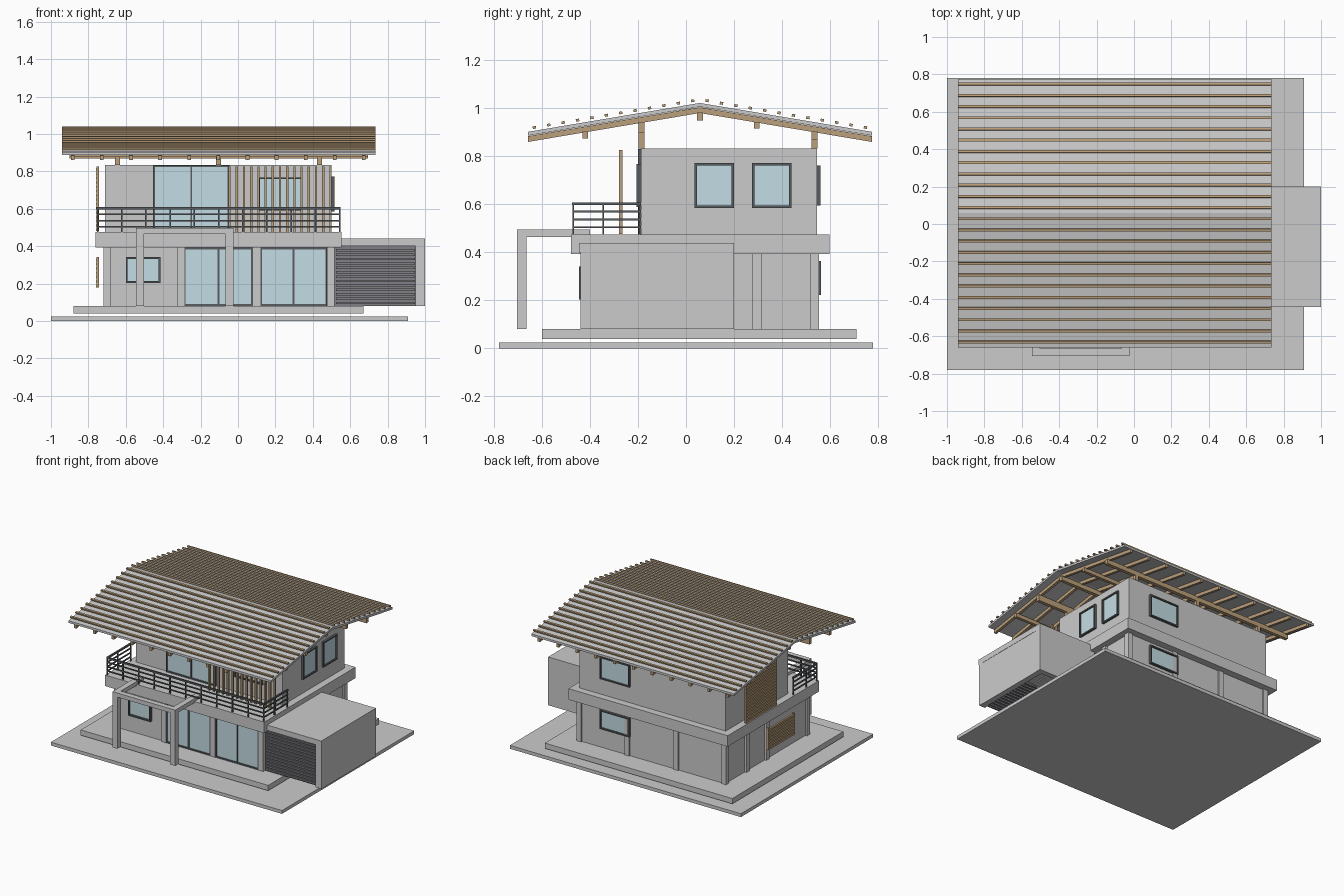
import bpy, bmesh
from mathutils import Matrix, Vector
from math import radians

if "Cube" in bpy.data.objects:
    bpy.data.objects.remove(bpy.data.objects["Cube"])


def material(name, rgb):
    m = bpy.data.materials.new(name)
    m.diffuse_color = (*rgb, 1)
    m.use_nodes = True
    m.node_tree.nodes["Principled BSDF"].inputs["Base Color"].default_value = m.diffuse_color
    return m


WOOD = material("wood", (0.50, 0.35, 0.20))
GLASS = material("glass", (0.55, 0.72, 0.78))
DARK = material("dark_metal", (0.10, 0.11, 0.12))
DOOR = material("door_grey", (0.22, 0.22, 0.24))


def finish(name, bm, mat=None):
    bmesh.ops.recalc_face_normals(bm, faces=bm.faces)
    me = bpy.data.meshes.new(name)
    bm.to_mesh(me)
    bm.free()
    ob = bpy.data.objects.new(name, me)
    bpy.context.collection.objects.link(ob)
    if mat:
        me.materials.append(mat)
    return ob


def boxes(name, items, mat=None, xf=Matrix()):
    """One object from boxes given as (x0, x1, y0, y1, z0, z1)."""
    bm = bmesh.new()
    for x0, x1, y0, y1, z0, z1 in items:
        c = Vector(((x0 + x1) / 2, (y0 + y1) / 2, (z0 + z1) / 2))
        s = Matrix.Diagonal((x1 - x0, y1 - y0, z1 - z0, 1))
        bmesh.ops.create_cube(bm, size=1, matrix=xf @ Matrix.Translation(c) @ s)
    return finish(name, bm, mat)


def window(name, x, y, w, z0, z1, turn=0, panes=1, f=0.01, depth=0.012):
    """Framed glass on a wall; at turn 0 it faces -y, centred on x."""
    xf = Matrix.Translation((x, y, 0)) @ Matrix.Rotation(radians(turn), 4, 'Z')
    h = w / 2
    bars = [(-h, h, -depth, 0.004, z, z + f) for z in (z0, z1 - f)]
    for i in range(panes + 1):
        u = -h + f / 2 + i * (w - f) / panes
        bars.append((u - f / 2, u + f / 2, -depth, 0.004, z0 + f, z1 - f))
    boxes(name + "_frame", bars, DARK, xf)
    boxes(name + "_glass", [(-h + f, h - f, -0.006, 0.002, z0 + f, z1 - f)], GLASS, xf)


# Base slabs
boxes("ground_slab", [(-1, 0.91, -0.78, 0.78, 0, 0.025)])
boxes("plinth", [(-0.88, 0.67, -0.60, 0.71, 0.04, 0.08)])

# Ground floor walls, columns and floor slab
boxes("ground_floor_walls", [(-0.705, 0.50, -0.425, 0.545, 0.08, 0.40)])
W = 0.019
spots = [(x, y) for x in (-0.70, -0.305, 0.10, 0.497) for y in (-0.42, 0.536)]
spots += [(x, y) for x in (-0.70, 0.497) for y in (0.06, 0.295)]
boxes("columns", [(x - W, x + W, y - W, y + W, 0.08, 0.40) for x, y in spots])
boxes("balcony_slab", [(-0.763, 0.553, -0.48, 0.598, 0.393, 0.475)])

# Upper floor
boxes("upper_floor_walls", [(-0.71, 0.50, -0.188, 0.545, 0.475, 0.833)])

# Windows and glass doors
window("ground_glass_door_left", -0.105, -0.425, 0.37, 0.08, 0.393, panes=2)
window("ground_glass_door_right", 0.297, -0.425, 0.36, 0.08, 0.393, panes=2)
window("ground_front_window", -0.507, -0.425, 0.185, 0.203, 0.342, depth=0.02)
window("upper_glass_door", -0.25, -0.188, 0.41, 0.475, 0.832, panes=2)
window("upper_front_window", 0.226, -0.188, 0.235, 0.59, 0.768, depth=0.018)
for i, y in enumerate((0.118, 0.357)):
    window(f"side_window_{i}", 0.50, y, 0.165, 0.585, 0.772, turn=90, depth=0.016)
window("back_upper_window", 0.20, 0.545, 0.245, 0.595, 0.762, turn=180, depth=0.016)
window("back_lower_window", 0.20, 0.545, 0.245, 0.223, 0.365, turn=180, depth=0.018)

# Garage: roof, walls and slatted door
boxes("garage_roof", [(0.51, 1.0, -0.445, 0.20, 0.40, 0.44)])
boxes("garage_walls", [(0.955, 0.998, -0.40, 0.16, 0.08, 0.40),
                       (0.515, 1.0, 0.16, 0.20, 0.08, 0.40),
                       (0.95, 1.0, -0.44, -0.40, 0.08, 0.40)])
boxes("garage_door", [(0.515, 0.95, -0.415, -0.405, 0.08, 0.40)], DOOR)
boxes("garage_door_slats", [(0.525, 0.945, -0.427, -0.395, z, z + 0.012)
                            for z in [0.09 + 0.0235 * i for i in range(13)]], DOOR)

# Entrance portal
boxes("portal_posts", [(x, x + 0.042, -0.705, -0.665, 0.08, 0.465)
                       for x in (-0.545, -0.067)])
boxes("portal_beams", [(-0.545, -0.025, -0.705, -0.665, 0.465, 0.496)]
      + [(x, x + 0.042, -0.665, -0.40, 0.465, 0.496) for x in (-0.545, -0.067)])

# Balcony railing
R = 0.004
rail = []
for z, r in ((0.603, 0.006), (0.57, R), (0.537, R), (0.505, R)):
    rail.append((-0.755, 0.547, -0.47 - r, -0.47 + r, z - r, z + r))
    rail += [(x - r, x + r, -0.47, -0.188, z - r, z + r) for x in (-0.751, 0.543)]
posts = [(-0.751 + 0.1294 * i, -0.47) for i in range(11)]
posts += [(x, y) for x in (-0.751, 0.543) for y in (-0.345, -0.195)]
rail += [(x - R, x + R, y - R, y + R, 0.475, 0.60) for x, y in posts]
boxes("balcony_railing", rail, DARK)

# Wooden screens
boxes("front_slat_screen", [(x - 0.006, x + 0.006, -0.28, -0.264, 0.477, 0.827)
                            for x in [-0.045 + 0.0385 * i for i in range(15)]], WOOD)


def side_screen(name, y0, y1, z0, z1, n):
    step = (z1 - z0) / n
    bars = [(-0.76, -0.746, y0, y1, z0 + i * step, z0 + (i + 0.68) * step) for i in range(n)]
    bars += [(-0.757, -0.744, y, y + 0.012, z0, z1) for y in (y0, y1 - 0.012)]
    boxes(name, bars, WOOD)


side_screen("upper_side_screen", 0.01, 0.375, 0.48, 0.825, 15)
side_screen("lower_side_screen", -0.20, 0.11, 0.18, 0.342, 7)

# Gable roof
RIDGE, HALF, SLOPE = 0.058, 0.717, 0.168


def chevrons(name, top, thick, spans, mat=None):
    """Gable-shaped strips, one for each (x0, x1) span."""
    low = top - HALF * SLOPE
    prof = [(-HALF, low), (0, top), (HALF, low),
            (HALF, low - thick), (0, top - thick), (-HALF, low - thick)]
    bm = bmesh.new()
    for x0, x1 in spans:
        a, b = [[bm.verts.new((x, RIDGE + y, z)) for y, z in prof] for x in (x0, x1)]
        for i in range(6):
            j = (i + 1) % 6
            bm.faces.new((a[i], a[j], b[j], b[i]))
        for v in (a, b):
            bm.faces.new((v[0], v[1], v[4], v[5]))
            bm.faces.new((v[1], v[2], v[3], v[4]))
    return finish(name, bm, mat)


chevrons("roof_sheet", 1.023, 0.016, [(-0.94, 0.735)])
rafter_x = [-0.884 + 0.1557 * i for i in range(11)]
chevrons("rafters", 1.005, 0.024, [(x - 0.01, x + 0.01) for x in rafter_x], WOOD)

# Battens on top of the sheet
bm = bmesh.new()
for side in (-1, 1):
    for k in range(12):
        d = 0.03 + 0.06 * k
        m = (Matrix.Translation((-0.1025, RIDGE + side * d, 1.037 - d * SLOPE))
             @ Matrix.Rotation(-side * SLOPE, 4, 'X')
             @ Matrix.Diagonal((1.675, 0.014, 0.011, 1)))
        bmesh.ops.create_cube(bm, size=1, matrix=m)
finish("roof_battens", bm, WOOD)

# Long beams under the rafters, and the posts that carry them
beams, props = [], []
for y, h, w in ((-0.42, 0.028, 0.011), (-0.185, 0.045, 0.013), (RIDGE, 0.034, 0.013),
                (0.295, 0.028, 0.011), (0.535, 0.035, 0.013)):
    top = 0.984 - abs(y - RIDGE) * SLOPE
    beams.append((-0.90, 0.695, y - w, y + w, top - h, top))
    if y in (-0.185, 0.535):
        props += [(x - 0.013, x + 0.013, y - 0.013, y + 0.013, 0.833, top - h)
                  for x in (-0.645, -0.105, 0.435)]
boxes("roof_beams", beams, WOOD)
boxes("roof_posts", props, WOOD)
